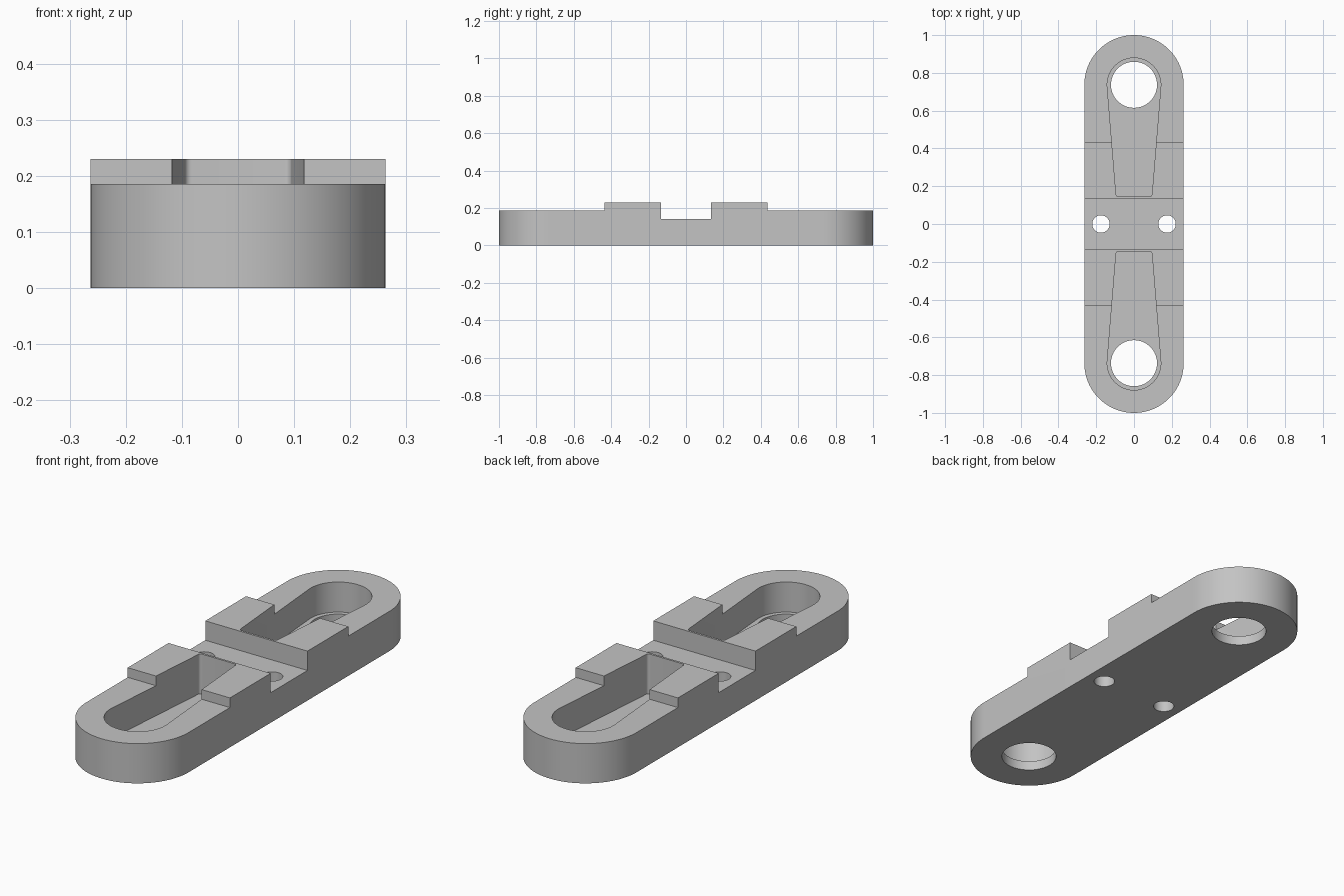
import bpy, bmesh, math

if "Cube" in bpy.data.objects:
    bpy.data.objects.remove(bpy.data.objects["Cube"])

END_Y, END_R = 0.737, 0.263          # rounded ends of the plate
H_SLOT, H_END, H_TOP = 0.14, 0.185, 0.23
FLOOR = 0.045                        # pocket floor height

grey = bpy.data.materials.new("plain grey")
grey.diffuse_color = (0.55, 0.55, 0.55, 1)
grey.use_nodes = True
grey.node_tree.nodes["Principled BSDF"].inputs["Base Color"].default_value = grey.diffuse_color


def arc(cx, cy, r, a0, a1, n):
    """Points along an arc, angles in degrees."""
    return [(cx + r * math.cos(math.radians(a0 + (a1 - a0) * i / n)),
             cy + r * math.sin(math.radians(a0 + (a1 - a0) * i / n)))
            for i in range(n + 1)]


def prism(name, outline, z0, z1):
    """Closed solid from an xy outline."""
    bm = bmesh.new()
    face = bm.faces.new([bm.verts.new((x, y, z0)) for x, y in outline])
    top = bmesh.ops.extrude_face_region(bm, geom=[face])
    moved = [v for v in top["geom"] if isinstance(v, bmesh.types.BMVert)]
    bmesh.ops.translate(bm, verts=moved, vec=(0, 0, z1 - z0))
    bmesh.ops.recalc_face_normals(bm, faces=bm.faces)
    mesh = bpy.data.meshes.new(name)
    bm.to_mesh(mesh)
    bm.free()
    mesh.materials.append(grey)
    obj = bpy.data.objects.new(name, mesh)
    bpy.context.collection.objects.link(obj)
    return obj


def box(name, y0, y1, z0):
    return prism(name, [(-0.5, y0), (0.5, y0), (0.5, y1), (-0.5, y1)], z0, 0.5)


def disc(name, x, y, r):
    return prism(name, arc(x, y, r, 0, 360, 64)[:-1], -0.2, 0.5)


# Plate with two rounded ends
plate = prism("mounting_plate",
              arc(0, END_Y, END_R, 0, 180, 48) + arc(0, -END_Y, END_R, 180, 360, 48),
              0, H_TOP)

# Cross slot and its two screw holes
cutters = [box("slot_cutter", -0.135, 0.135, H_SLOT)]
cutters += [disc("screw_hole_cutter", s * 0.175, 0, 0.046) for s in (-1, 1)]

for s in (-1, 1):
    # Lowered end
    y0, y1 = sorted((s * 0.435, s * 1.2))
    cutters.append(box("end_step_cutter", y0, y1, H_END))
    # Tapered pocket with a round outer end and slightly rounded inner corners
    outline = (arc(0, 0.737, 0.142, -4.7, 184.7, 48)
               + arc(-0.083, 0.157, 0.012, 184.7, 270, 6)
               + arc(0.083, 0.157, 0.012, 270, 355.3, 6))
    cutters.append(prism("pocket_cutter", [(x, s * y) for x, y in outline], FLOOR, 0.5))
    # Large through hole
    cutters.append(disc("large_hole_cutter", 0, s * 0.737, 0.122))

# Cut everything out of the plate
bpy.context.view_layer.objects.active = plate
for c in cutters:
    c.hide_render = True
    mod = plate.modifiers.new(c.name, "BOOLEAN")
    mod.operation, mod.solver, mod.object = "DIFFERENCE", "EXACT", c
    bpy.ops.object.modifier_apply(modifier=mod.name)
    bpy.data.objects.remove(c, do_unlink=True)

# Smooth round walls, crisp edges
bpy.ops.object.select_all(action="DESELECT")
plate.select_set(True)
bpy.ops.object.shade_smooth_by_angle(angle=math.radians(30))
